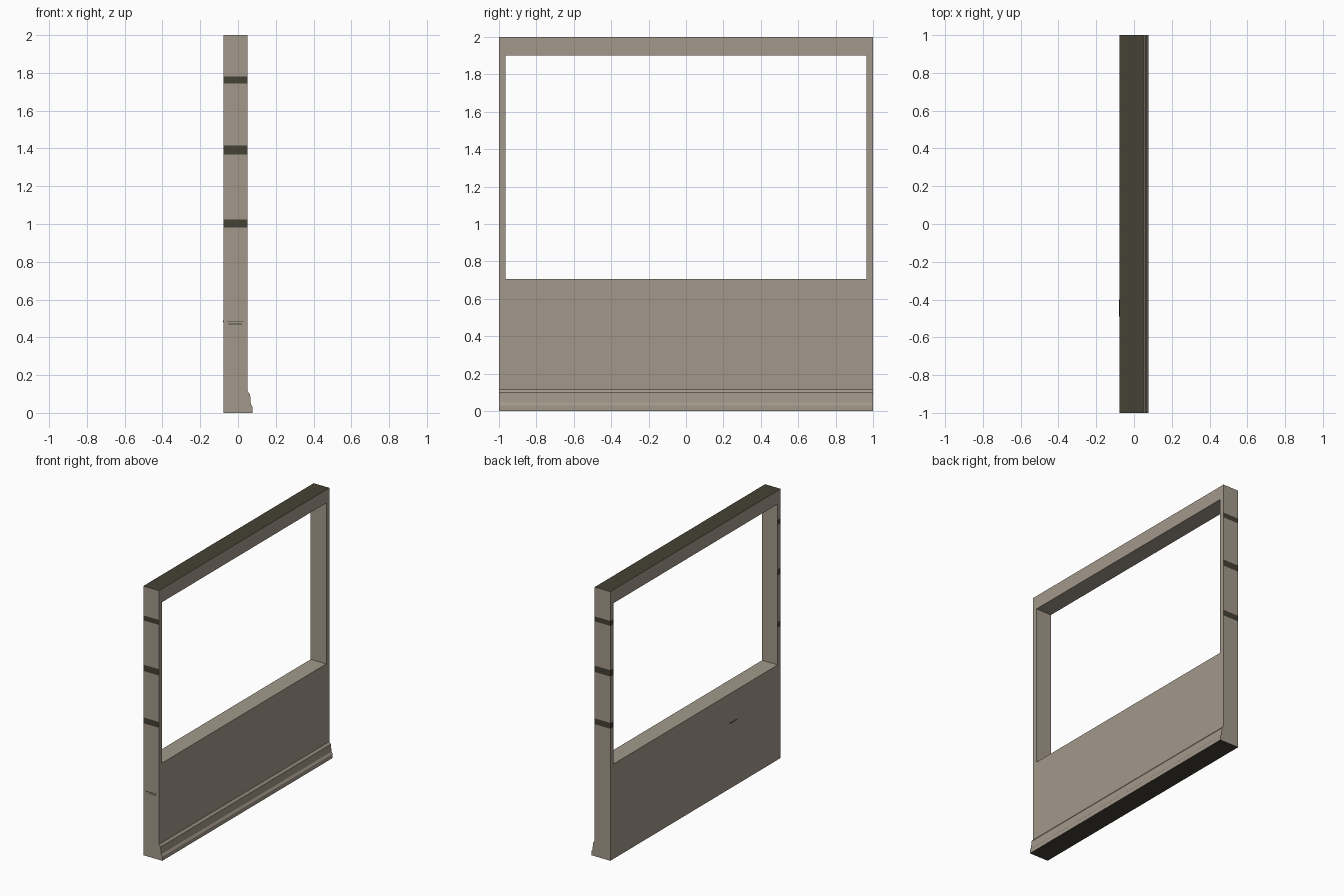
import bpy, bmesh
from mathutils import Vector

if "Cube" in bpy.data.objects:
    bpy.data.objects.remove(bpy.data.objects["Cube"])


def material(name, rgb):
    m = bpy.data.materials.new(name)
    m.diffuse_color = (*rgb, 1)
    m.use_nodes = True
    m.node_tree.nodes["Principled BSDF"].inputs["Base Color"].default_value = m.diffuse_color
    return m


PLASTER = material("warm grey plaster", (0.365, 0.318, 0.258))
DARK = material("dark olive core", (0.060, 0.053, 0.035))


def mesh_object(name, bm, mats):
    bmesh.ops.recalc_face_normals(bm, faces=bm.faces[:])
    me = bpy.data.meshes.new(name)
    bm.to_mesh(me)
    bm.free()
    for m in mats:
        me.materials.append(m)
    ob = bpy.data.objects.new(name, me)
    bpy.context.collection.objects.link(ob)
    return ob


def box(name, lo, hi, mat):
    bm = bmesh.new()
    bmesh.ops.create_cube(bm, size=1)
    lo, hi = Vector(lo), Vector(hi)
    for v in bm.verts:
        v.co = (lo + hi) / 2 + v.co * (hi - lo)
    return mesh_object(name, bm, [mat])


BACK, FACE = -0.078, 0.05

# Wall cross-section (x, z) with stepped skirting, extruded along y
profile = [(BACK, 0), (0.078, 0), (0.078, 0.03), (0.068, 0.045),
           (0.064, 0.098), (FACE, 0.115), (FACE, 2), (BACK, 2)]
bm = bmesh.new()
end = bm.faces.new([bm.verts.new((x, -1, z)) for x, z in profile])
ext = bmesh.ops.extrude_face_region(bm, geom=[end], use_keep_orig=True)
for v in ext["geom"]:
    if isinstance(v, bmesh.types.BMVert):
        v.co.y = 1
wall = mesh_object("window_wall", bm, [PLASTER, DARK])

# Window opening
cutter = box("opening_cutter", (-0.3, -0.965, 0.705), (0.3, 0.965, 1.9), PLASTER)
cutter.hide_render = True
mod = wall.modifiers.new("opening", "BOOLEAN")
mod.operation, mod.solver, mod.object = "DIFFERENCE", "EXACT", cutter
bpy.context.view_layer.objects.active = wall
bpy.ops.object.modifier_apply(modifier=mod.name)
bpy.data.objects.remove(cutter)

# Dark top, underside and joint bands on the jamb ends and jamb backs
bands = [(0.981, 1.024), (1.369, 1.416), (1.745, 1.782)]
bm = bmesh.new()
bm.from_mesh(wall.data)
for z in [z for band in bands for z in band]:
    bmesh.ops.bisect_plane(bm, geom=bm.verts[:] + bm.edges[:] + bm.faces[:],
                           plane_co=(0, 0, z), plane_no=(0, 0, 1))
bm.normal_update()
for f in bm.faces:
    c, n = f.calc_center_median(), f.normal
    cap = abs(n.z) > 0.9 and (c.z > 1.99 or c.z < 0.01)
    outer = abs(c.y) > 0.99 or n.x < -0.9
    in_band = all(any(a - 1e-4 < v.co.z < b + 1e-4 for a, b in bands[i:i + 1])
                  for v in f.verts for i in [min(range(3), key=lambda k: abs(sum(bands[k]) / 2 - c.z))])
    f.material_index = 1 if cap or (outer and in_band) else 0
bm.to_mesh(wall.data)
bm.free()

# Small dark slits on the back face and the front end
box("back_slit", (BACK - 0.001, -0.49, 0.480), (BACK + 0.003, -0.40, 0.488), DARK)
box("end_slit_upper", (-0.06, -1.001, 0.480), (0.03, -0.997, 0.484), DARK)
box("end_slit_lower", (-0.05, -1.001, 0.469), (0.02, -0.997, 0.472), DARK)
